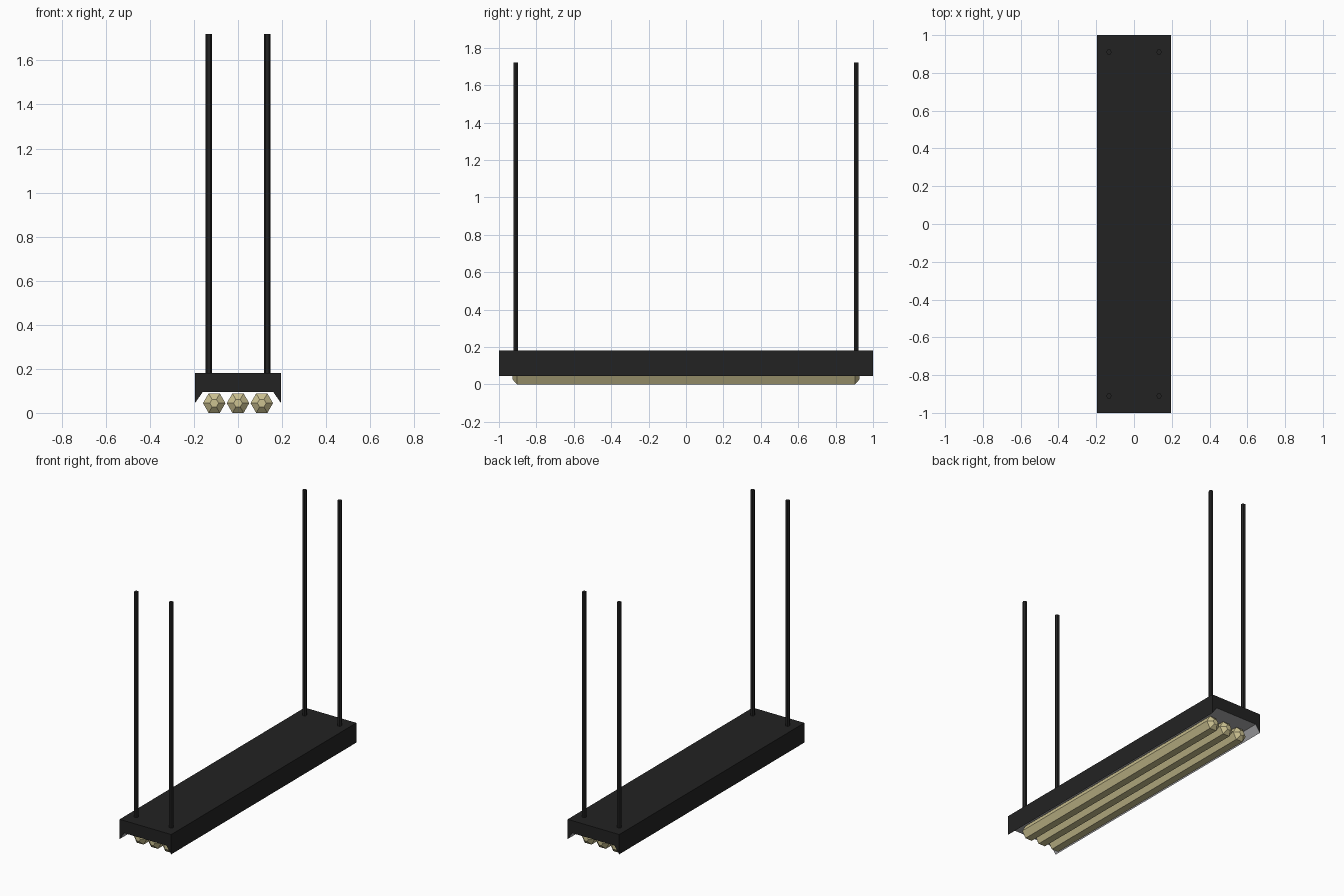
import bpy, bmesh, math
from mathutils import Matrix

if "Cube" in bpy.data.objects:
    bpy.data.objects.remove(bpy.data.objects["Cube"])


def material(name, srgb):
    m = bpy.data.materials.new(name)
    lin = [(c / 12.92 if c <= 0.04045 else ((c + 0.055) / 1.055) ** 2.4) for c in srgb]
    m.diffuse_color = (*lin, 1.0)
    m.use_nodes = True
    m.node_tree.nodes["Principled BSDF"].inputs["Base Color"].default_value = m.diffuse_color
    return m


BLACK = material("black metal", (0.135, 0.135, 0.135))
GREY = material("grey reflector", (0.70, 0.70, 0.71))
CREAM = material("cream tube", (0.80, 0.76, 0.57))


def add_object(name, bm, *mats):
    bmesh.ops.recalc_face_normals(bm, faces=bm.faces)
    me = bpy.data.meshes.new(name)
    bm.to_mesh(me)
    bm.free()
    for m in mats:
        me.materials.append(m)
    ob = bpy.data.objects.new(name, me)
    bpy.context.collection.objects.link(ob)
    return ob


def loft(bm, rings):
    """Skin a list of equal-sided point rings and cap both ends."""
    loops = [[bm.verts.new(p) for p in ring] for ring in rings]
    for a, b in zip(loops, loops[1:]):
        n = len(a)
        for i in range(n):
            bm.faces.new((a[i], a[(i + 1) % n], b[(i + 1) % n], b[i]))
    bm.faces.new(loops[0])
    bm.faces.new(loops[-1])


# Housing: trough profile swept along y, grey on the recessed underside
profile = [(-0.195, 0.18), (-0.195, 0.045), (-0.16, 0.095),
           (0.16, 0.095), (0.195, 0.045), (0.195, 0.18)]
bm = bmesh.new()
loft(bm, [[(x, y, z) for x, z in profile] for y in (-1.0, 1.0)])
bmesh.ops.recalc_face_normals(bm, faces=bm.faces)
for f in bm.faces:
    f.material_index = 1 if f.normal.z < -0.1 else 0
add_object("housing", bm, BLACK, GREY)

# Three hexagonal light tubes with tapered ends
for i, cx in enumerate((-0.108, 0.0, 0.108)):
    bm = bmesh.new()
    rings = []
    for y, r in ((-0.928, 0.02), (-0.903, 0.051), (0.903, 0.051), (0.928, 0.02)):
        rings.append([(cx + r * math.cos(k * math.pi / 3), y,
                       0.0455 + r * math.sin(k * math.pi / 3)) for k in range(6)])
    loft(bm, rings)
    bmesh.ops.translate(bm, verts=bm.verts, vec=(0, 0, -min(v.co.z for v in bm.verts)))
    add_object(f"light_tube_{i + 1}", bm, CREAM)

# Four hexagonal hanging rods
for sx in (-1, 1):
    for sy in (-1, 1):
        bm = bmesh.new()
        rings = [[(sx * 0.1325 + 0.0145 * math.cos(k * math.pi / 3),
                   sy * 0.91 + 0.0145 * math.sin(k * math.pi / 3), z) for k in range(6)]
                 for z in (0.17, 1.72)]
        loft(bm, rings)
        add_object(f"hanging_rod_{'left' if sx < 0 else 'right'}_{'front' if sy < 0 else 'back'}",
                   bm, BLACK)
